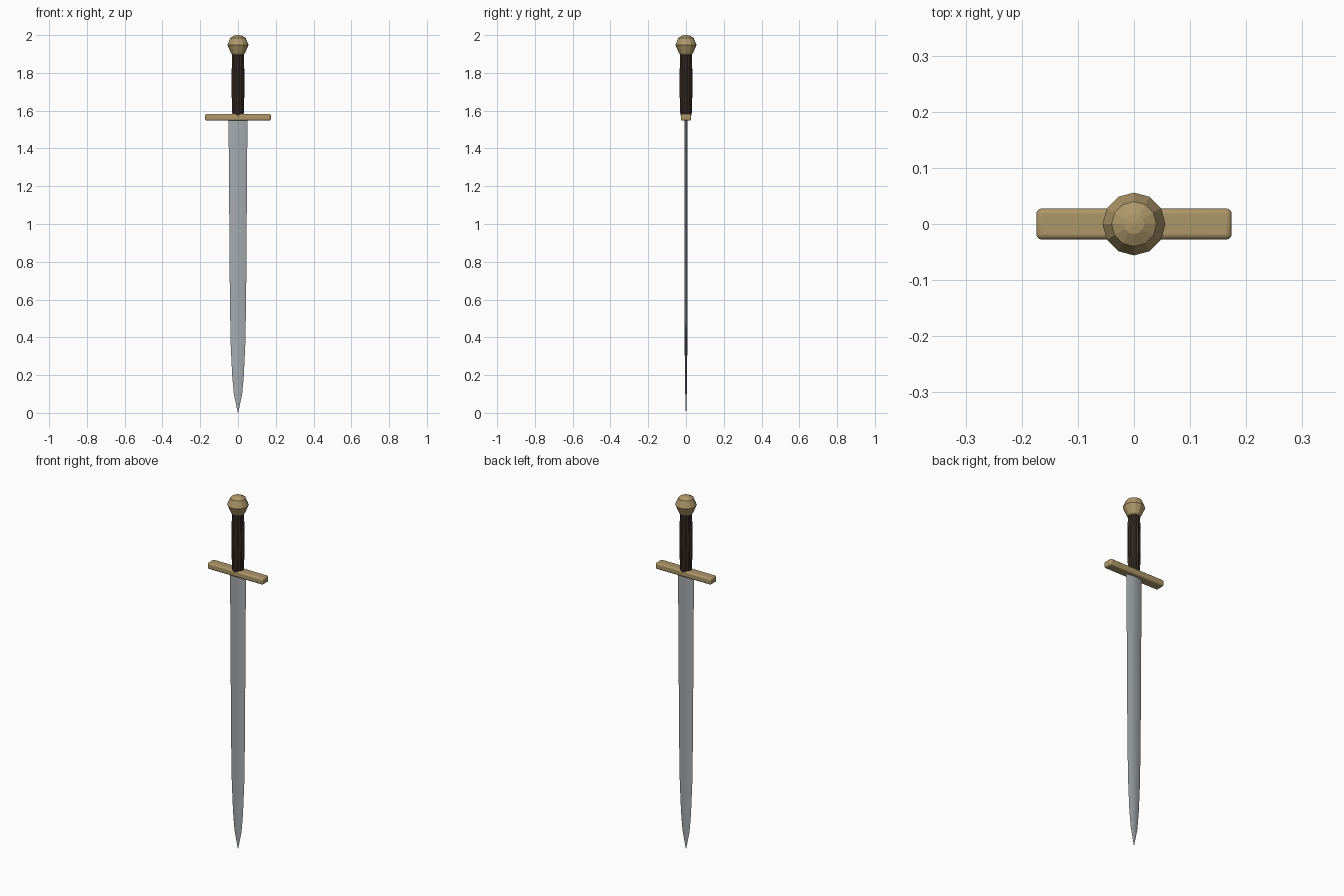
import bpy, bmesh
from math import sin, cos, pi

if "Cube" in bpy.data.objects:
    bpy.data.objects.remove(bpy.data.objects["Cube"])


def material(name, rgb):
    m = bpy.data.materials.new(name)
    m.diffuse_color = (*rgb, 1)
    m.use_nodes = True
    m.node_tree.nodes["Principled BSDF"].inputs["Base Color"].default_value = m.diffuse_color
    return m


steel = material("steel", (0.38, 0.41, 0.43))
brass = material("brass", (0.42, 0.31, 0.14))
leather = material("dark_leather", (0.055, 0.035, 0.025))


def loft(name, sections, mat):
    """Skin a stack of closed rings and cap both ends."""
    bm = bmesh.new()
    rings = [[bm.verts.new(p) for p in s] for s in sections]
    for a, b in zip(rings, rings[1:]):
        n = len(a)
        for i in range(n):
            j = (i + 1) % n
            bm.faces.new((a[i], a[j], b[j], b[i]))
    bm.faces.new(rings[0])
    bm.faces.new(rings[-1])
    bmesh.ops.remove_doubles(bm, verts=bm.verts, dist=1e-5)
    bmesh.ops.recalc_face_normals(bm, faces=bm.faces)
    me = bpy.data.meshes.new(name)
    bm.to_mesh(me)
    bm.free()
    ob = bpy.data.objects.new(name, me)
    bpy.context.collection.objects.link(ob)
    me.materials.append(mat)
    return ob


def smooth(ob, angle):
    bpy.ops.object.select_all(action='DESELECT')
    ob.select_set(True)
    bpy.context.view_layer.objects.active = ob
    bpy.ops.object.shade_smooth_by_angle(angle=angle)


# Blade: lens-shaped section tapering to the point (z, half width, half thickness)
lens = [(-1, 0), (-0.5, -0.75), (0, -1), (0.5, -0.75),
        (1, 0), (0.5, 0.75), (0, 1), (-0.5, 0.75)]
stations = [(0.0, 0.001, 0.001), (0.1, 0.022, 0.004), (0.2, 0.031, 0.006),
            (0.37, 0.039, 0.007), (0.6, 0.043, 0.008), (1.0, 0.046, 0.008),
            (1.33, 0.048, 0.009), (1.56, 0.051, 0.009)]
blade = loft("blade", [[(x * w, y * t, z) for x, y in lens]
                       for z, w, t in stations], steel)
smooth(blade, pi / 4)

# Crossguard: rounded bar
bpy.ops.mesh.primitive_cube_add(size=1, location=(0, 0, 1.565))
guard = bpy.context.object
guard.name = "crossguard"
guard.scale = (0.348, 0.055, 0.036)
bpy.ops.object.transform_apply(location=False, rotation=False, scale=True)
guard.data.materials.append(brass)
bevel = guard.modifiers.new("rounded_edges", 'BEVEL')
bevel.width = 0.009
bevel.segments = 3
smooth(guard, pi / 6)


def ring(r, z, n, groove=1.0):
    return [(r * (groove if i % 2 else 1) * cos(2 * pi * i / n),
             r * (groove if i % 2 else 1) * sin(2 * pi * i / n), z)
            for i in range(n)]


# Grip: fluted handle, slightly fuller in the middle
loft("grip", [ring(r, z, 24, 0.88) for r, z in
              [(0.030, 1.575), (0.033, 1.66), (0.034, 1.75),
               (0.033, 1.83), (0.030, 1.91)]], leather)

# Pommel: twelve-sided faceted knob
loft("pommel", [ring(r, z, 12) for r, z in
                [(0.022, 1.888), (0.036, 1.902), (0.056, 1.948),
                 (0.040, 1.986), (0.018, 1.998), (0.004, 2.0)]], brass)
